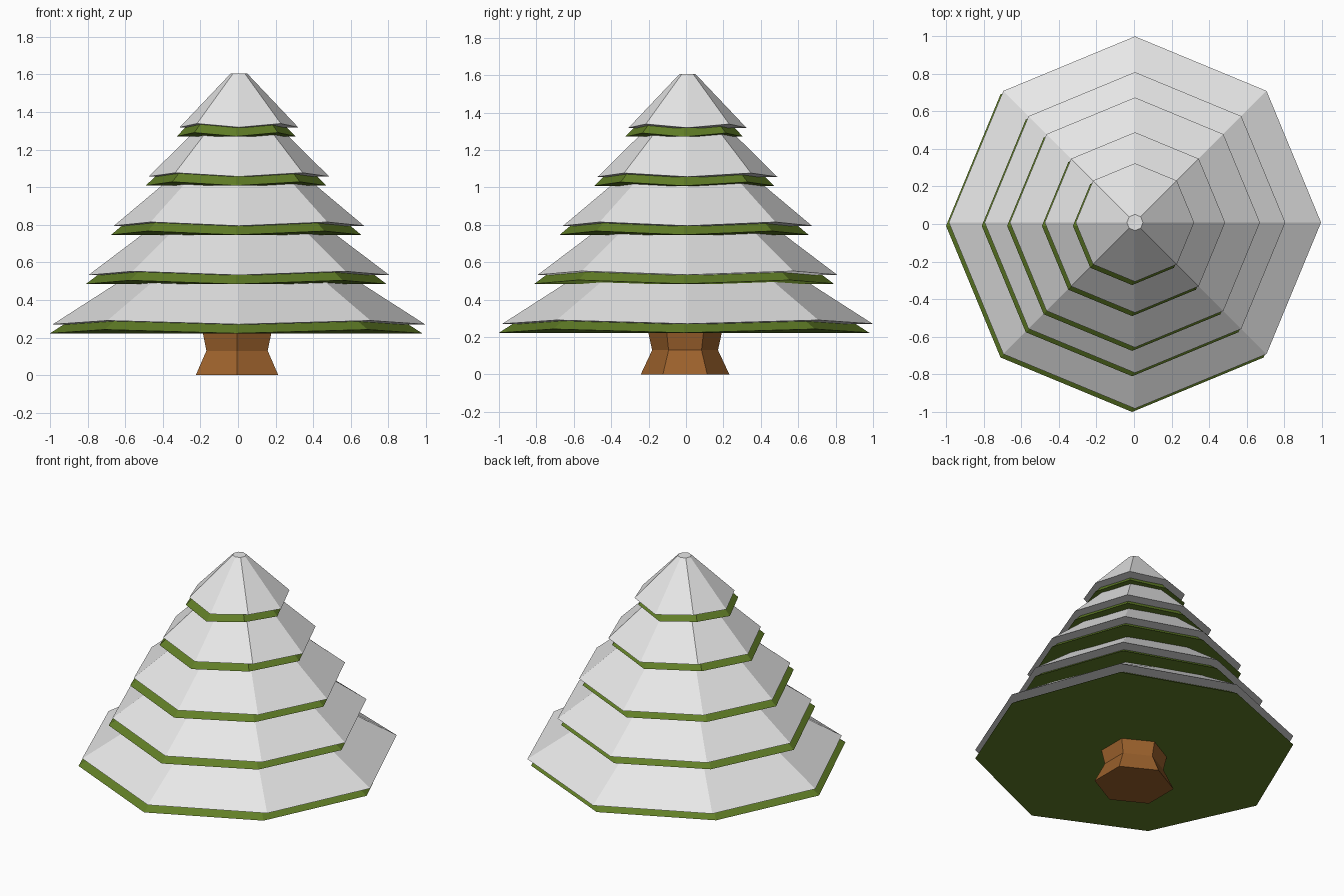
import bpy, bmesh
from math import sin, cos, pi

cube = bpy.data.objects.get("Cube")
if cube:
    bpy.data.objects.remove(cube, do_unlink=True)


def make_material(name, rgb):
    mat = bpy.data.materials.new(name)
    mat.use_nodes = True
    color = (*rgb, 1.0)
    mat.diffuse_color = color
    bsdf = next(n for n in mat.node_tree.nodes if n.type == 'BSDF_PRINCIPLED')
    bsdf.inputs["Base Color"].default_value = color
    return mat


snow = make_material("snow white", (0.8, 0.8, 0.8))
green = make_material("needle green", (0.12, 0.21, 0.02))
brown = make_material("bark brown", (0.33, 0.12, 0.025))


def loft(name, sides, rings, mat, location, lift=0.0, stretch=1.0, turn=0.0):
    """Closed solid through (radius, z) rings; odd corners of the first ring rise by lift."""
    bm = bmesh.new()
    loops = []
    for level, (radius, z) in enumerate(rings):
        loop = []
        for i in range(sides):
            a = turn + 2 * pi * i / sides
            rise = lift if level == 0 and i % 2 else 0.0
            loop.append(bm.verts.new((radius * stretch * cos(a), radius * sin(a), z + rise)))
        loops.append(loop)
    for low, high in zip(loops, loops[1:]):
        for i in range(sides):
            j = (i + 1) % sides
            bm.faces.new((low[i], low[j], high[j], high[i]))
    bm.faces.new(loops[0][::-1])
    bm.faces.new(loops[-1])
    bmesh.ops.recalc_face_normals(bm, faces=bm.faces)
    mesh = bpy.data.meshes.new(name)
    bm.to_mesh(mesh)
    bm.free()
    mesh.materials.append(mat)
    obj = bpy.data.objects.new(name, mesh)
    obj.location = location
    bpy.context.collection.objects.link(obj)
    return obj


# Six-sided trunk, pinched in the middle
loft("trunk", 6, [(0.237, 0), (0.176, 0.13), (0.2, 0.24), (0.2, 0.27)], brown,
     (-0.005, -0.005, 0), stretch=1.07, turn=pi / 2)

# Branch tiers: rim radius, top radius, height
tiers = [
    (0.99, 0.46, 0.34),
    (0.80, 0.35, 0.34),
    (0.665, 0.26, 0.34),
    (0.48, 0.135, 0.34),
    (0.315, 0.043, 0.287),
]
for n, (rim, top, height) in enumerate(tiers):
    z = 0.223 + 0.262 * n
    profile = [(rim, 0), (top, height)]
    # Each green tier carries a copy in snow, raised and nudged sideways
    loft(f"branches_{n + 1}", 8, profile, green, (-0.01, -0.01, z), lift=0.02)
    loft(f"snow_{n + 1}", 8, profile, snow, (0.005, 0.008, z + 0.048), lift=0.02)
